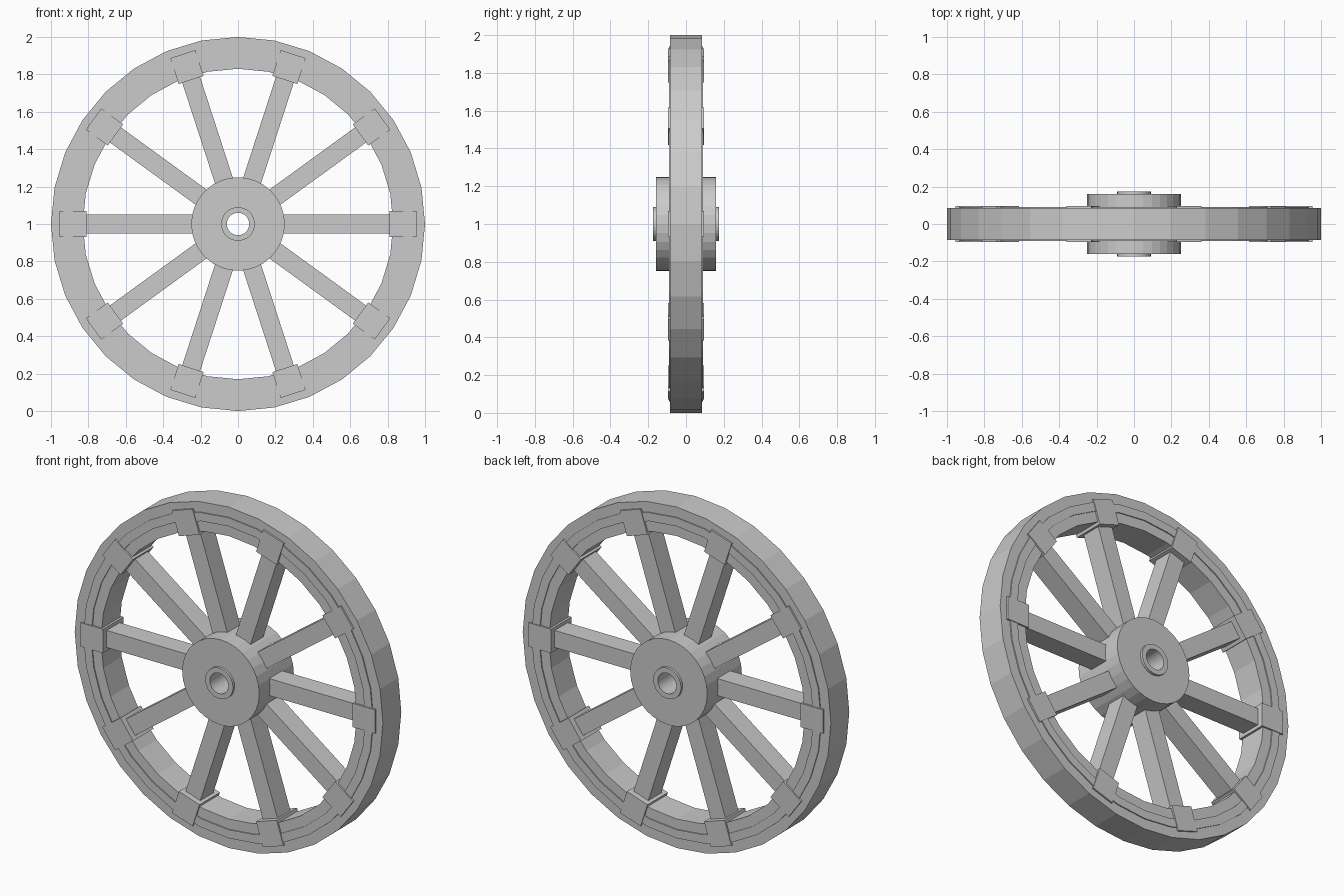
import bpy
import bmesh
from math import cos, sin, pi
from mathutils import Matrix, Vector

cube = bpy.data.objects.get("Cube")
if cube:
    bpy.data.objects.remove(cube)

grey = bpy.data.materials.new("plain grey")
grey.use_nodes = True
COLOR = (0.6, 0.6, 0.6, 1)
grey.diffuse_color = COLOR
grey.node_tree.nodes["Principled BSDF"].inputs["Base Color"].default_value = COLOR

CENTRE = Vector((0, 0, 1))
SIDES = 32
SPOKES = 10


def finish(name, bm):
    bmesh.ops.recalc_face_normals(bm, faces=bm.faces)
    mesh = bpy.data.meshes.new(name)
    bm.to_mesh(mesh)
    bm.free()
    mesh.materials.append(grey)
    obj = bpy.data.objects.new(name, mesh)
    obj.location = CENTRE
    bpy.context.collection.objects.link(obj)
    return obj


def lathe(name, half_profile):
    """Turn a closed profile around the y axle; (radius, y) points are mirrored in y."""
    profile = half_profile + [(r, -y) for r, y in reversed(half_profile)]
    bm = bmesh.new()
    rings = []
    for i in range(SIDES):
        a = 2 * pi * i / SIDES
        rings.append([bm.verts.new((r * cos(a), y, r * sin(a))) for r, y in profile])
    n = len(profile)
    for i in range(SIDES):
        a, b = rings[i], rings[(i + 1) % SIDES]
        for j in range(n):
            k = (j + 1) % n
            bm.faces.new((a[j], a[k], b[k], b[j]))
    return finish(name, bm)


def radial_box(name, index, inner, outer, width, depth):
    """Box lying along a spoke direction."""
    turn = Matrix.Rotation(-2 * pi * index / SPOKES, 4, 'Y')
    place = Matrix.Translation(((inner + outer) / 2, 0, 0))
    size = Matrix.Diagonal((outer - inner, depth, width, 1))
    bm = bmesh.new()
    bmesh.ops.create_cube(bm, size=1, matrix=turn @ place @ size)
    return finish(name, bm)


# Rim with a slightly raised band on each face
lathe("rim", [(0.83, 0.085), (0.89, 0.085), (0.89, 0.091),
              (0.94, 0.091), (0.94, 0.085), (1.0, 0.085)])

# Hub drum with a projecting axle sleeve and an open bore
lathe("hub", [(0.06, 0.175), (0.09, 0.175), (0.09, 0.16), (0.25, 0.16)])

# Spokes and the brackets that clasp them to the rim
for i in range(SPOKES):
    radial_box(f"spoke_{i + 1}", i, 0.2, 0.85, 0.1, 0.12)
    radial_box(f"bracket_{i + 1}", i, 0.81, 0.955, 0.14, 0.19)
